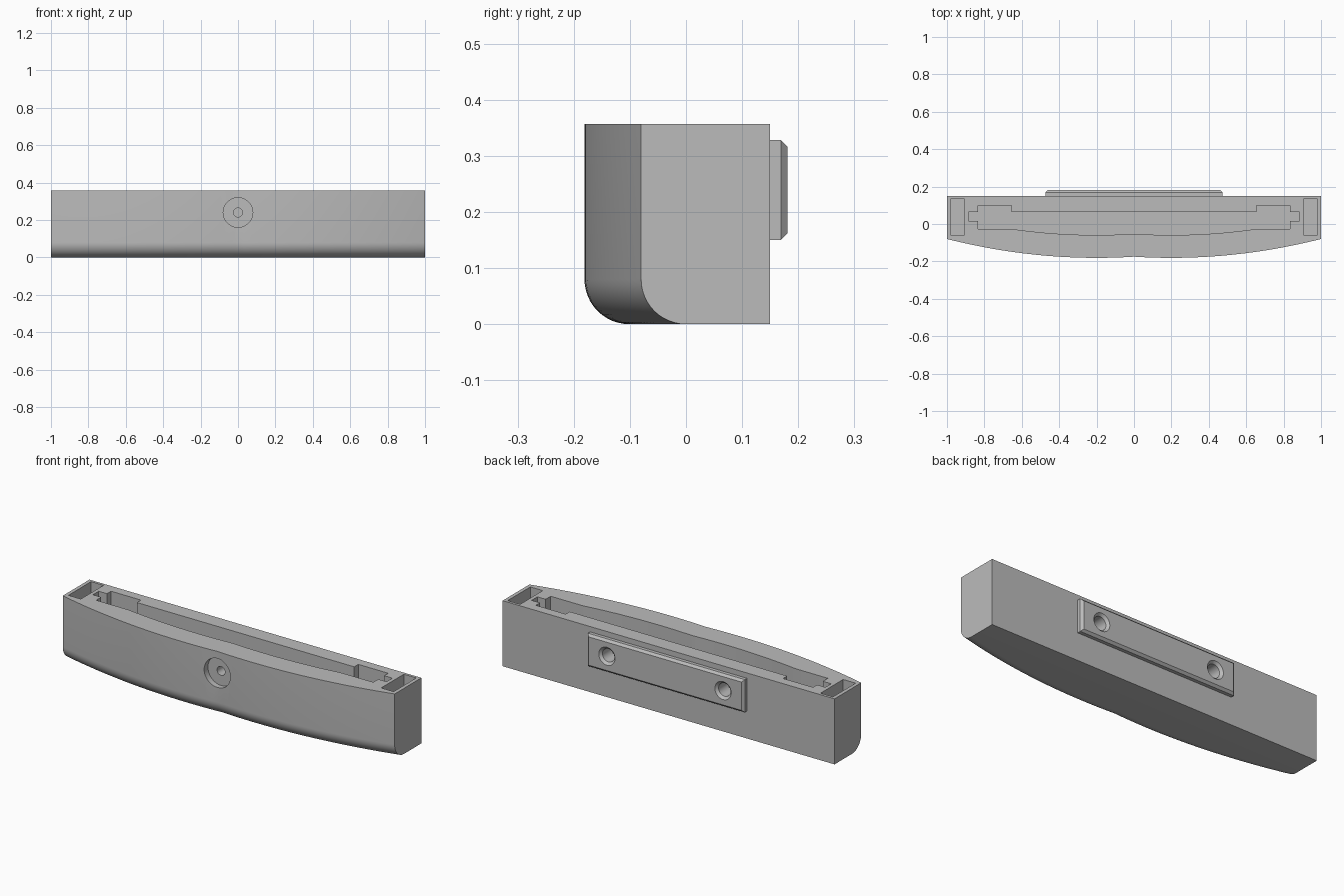
import bpy, bmesh, math
from mathutils import Matrix

cube = bpy.data.objects.get("Cube")
if cube:
    bpy.data.objects.remove(cube, do_unlink=True)

HEIGHT, BACK, ROUND, FLOOR = 0.357, 0.15, 0.08, 0.06
HOLE_Z = 0.24

grey = bpy.data.materials.new("plain_grey")
grey.use_nodes = True
COLOUR = (0.5, 0.5, 0.5, 1)
grey.diffuse_color = COLOUR
grey.node_tree.nodes["Principled BSDF"].inputs["Base Color"].default_value = COLOUR


def front_y(x):
    """Bowed front: two shallow curves meeting in a slight dip at the middle."""
    return -0.181 + 0.101 * ((abs(x) - 0.2) / 0.8) ** 2


def finish(name, bm):
    bmesh.ops.recalc_face_normals(bm, faces=bm.faces)
    mesh = bpy.data.meshes.new(name)
    bm.to_mesh(mesh)
    bm.free()
    mesh.materials.append(grey)
    obj = bpy.data.objects.new(name, mesh)
    bpy.context.collection.objects.link(obj)
    return obj


def prism(name, outline, z0, z1):
    bm = bmesh.new()
    face = bm.faces.new([bm.verts.new((x, y, z0)) for x, y in outline])
    new = bmesh.ops.extrude_face_region(bm, geom=[face])["geom"]
    verts = [v for v in new if isinstance(v, bmesh.types.BMVert)]
    bmesh.ops.translate(bm, verts=verts, vec=(0, 0, z1 - z0))
    return finish(name, bm)


def bore(name, x, y0, y1, r0, r1):
    """Round cutter along y, radius r0 at y0 and r1 at y1."""
    bm = bmesh.new()
    turn = Matrix.Translation((x, (y0 + y1) / 2, HOLE_Z)) @ Matrix.Rotation(-math.pi / 2, 4, "X")
    bmesh.ops.create_cone(bm, cap_ends=True, segments=48, radius1=r0, radius2=r1,
                          depth=y1 - y0, matrix=turn)
    return finish(name, bm)


def cut(target, cutters):
    bpy.context.view_layer.objects.active = target
    for cutter in cutters:
        mod = target.modifiers.new("cut", "BOOLEAN")
        mod.operation, mod.solver, mod.object = "DIFFERENCE", "EXACT", cutter
        bpy.ops.object.modifier_apply(modifier=mod.name)


def smooth(obj):
    bpy.ops.object.select_all(action="DESELECT")
    obj.select_set(True)
    bpy.context.view_layer.objects.active = obj
    bpy.ops.object.shade_smooth_by_angle(angle=math.radians(25))


# Main body: rounded lower front swept along the bowed outline
STATIONS, ARC = 64, 12
bm = bmesh.new()
rows = []
for i in range(STATIONS + 1):
    x = -1 + 2 * i / STATIONS
    y = front_y(x)
    row = [bm.verts.new((x, y, HEIGHT))]
    for k in range(ARC + 1):
        a = math.pi / 2 * k / ARC
        row.append(bm.verts.new((x, y + ROUND * (1 - math.cos(a)), ROUND * (1 - math.sin(a)))))
    rows.append(row)
for a, b in zip(rows, rows[1:]):
    for k in range(ARC + 1):
        bm.faces.new((a[k], a[k + 1], b[k + 1], b[k]))
low = [bm.verts.new((x, BACK, 0)) for x in (-1, 1)]
high = [bm.verts.new((x, BACK, HEIGHT)) for x in (-1, 1)]
bm.faces.new([r[0] for r in rows] + [high[1], high[0]])
bm.faces.new([r[-1] for r in rows] + [low[1], low[0]])
bm.faces.new(rows[0] + [low[0], high[0]])
bm.faces.new(rows[-1] + [low[1], high[1]])
bm.faces.new((low[0], low[1], high[1], high[0]))
body = finish("bar_body", bm)

# Long stepped pocket open at the top
half = [(0.655, 0.065), (0.655, 0.1), (0.835, 0.1), (0.835, 0.065), (0.885, 0.065),
        (0.885, 0.015), (0.835, 0.015), (0.835, -0.028)]
half += [(0.64 * k / 16, front_y(0.64 * k / 16) + 0.122) for k in range(16, 0, -1)]
outline = half + [(0, front_y(0) + 0.122)] + [(-x, y) for x, y in reversed(half)]
cutters = [prism("pocket_cutter", outline, FLOOR, HEIGHT + 0.1)]

# Small rectangular pockets at both ends
for s in (-1, 1):
    box = [(s * 0.905, -0.06), (s * 0.98, -0.06), (s * 0.98, 0.135), (s * 0.905, 0.135)]
    cutters.append(prism("end_pocket_cutter", box, FLOOR, HEIGHT + 0.1))

# Front recess with a small through hole
cutters.append(bore("front_recess_cutter", 0, -0.3, -0.146, 0.079, 0.079))
cutters.append(bore("front_hole_cutter", 0, -0.2, 0.0, 0.024, 0.024))

# Countersunk screw holes through the rear plate
screw = []
for x in (-0.35, 0.35):
    screw.append(bore("screw_hole_cutter", x, 0.09, 0.25, 0.036, 0.036))
    screw.append(bore("countersink_cutter", x, 0.166, 0.182, 0.034, 0.05))

# Rear mounting plate with chamfered rim
bm = bmesh.new()
loops = []
for y, inset in ((0.148, 0), (0.169, 0), (0.181, 0.012)):
    w, h = 0.473 - inset, 0.089 - inset
    loops.append([bm.verts.new((sx * w, y, 0.239 + sz * h))
                  for sx, sz in ((-1, -1), (1, -1), (1, 1), (-1, 1))])
for a, b in zip(loops, loops[1:]):
    for k in range(4):
        n = (k + 1) % 4
        bm.faces.new((a[k], a[n], b[n], b[k]))
bm.faces.new(loops[0])
bm.faces.new(loops[-1])
plate = finish("rear_mounting_plate", bm)

cut(body, cutters + screw[::2])
cut(plate, screw)
for cutter in cutters + screw:
    bpy.data.objects.remove(cutter, do_unlink=True)
for part in (body, plate):
    smooth(part)
